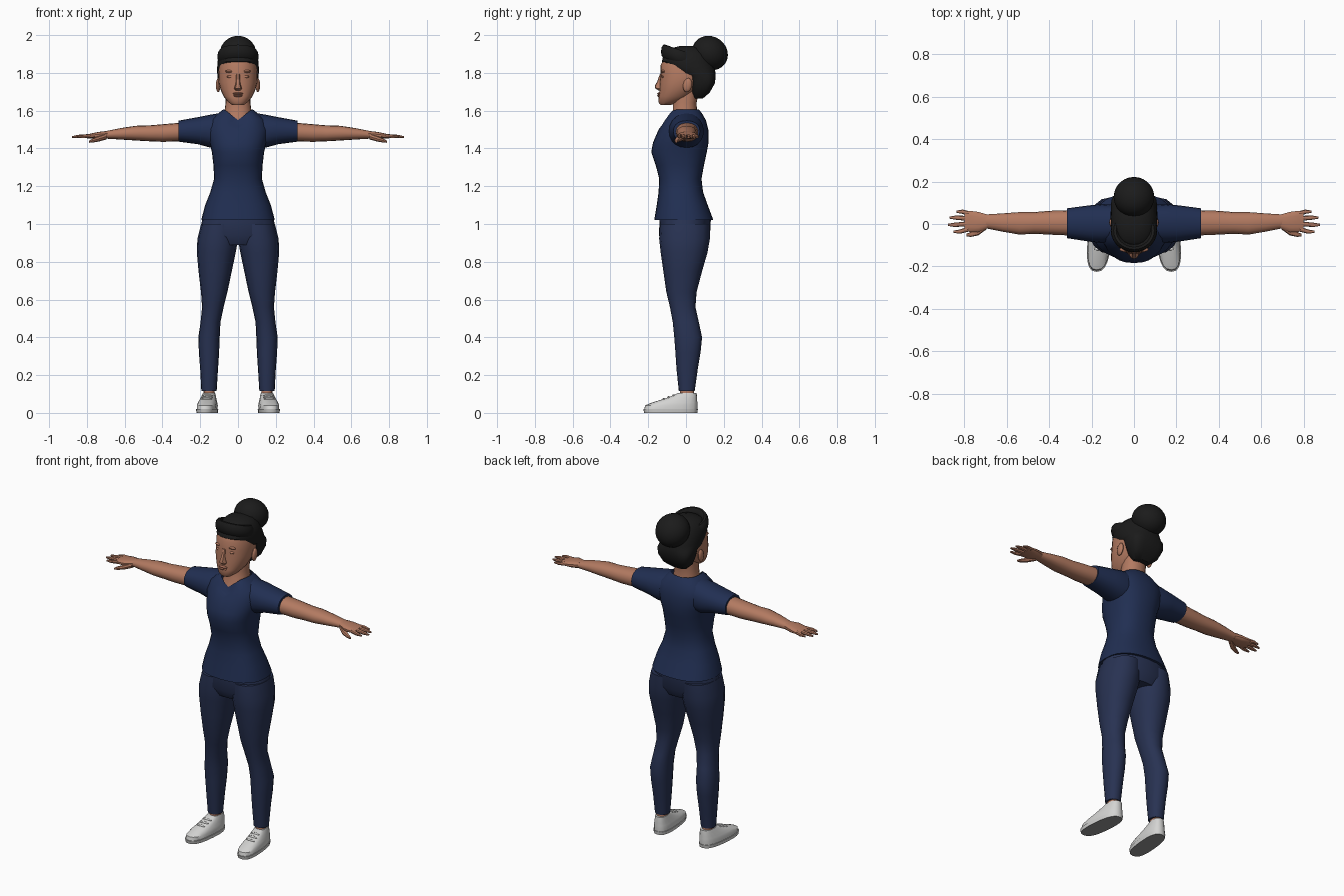
import bpy, bmesh
from math import sin, cos, pi, radians, copysign
from mathutils import Vector, Matrix

if "Cube" in bpy.data.objects:
    bpy.data.objects.remove(bpy.data.objects["Cube"])


def material(name, red, green, blue):
    mat = bpy.data.materials.new(name)
    mat.use_nodes = True
    colour = (red, green, blue, 1)
    mat.diffuse_color = colour
    shader = mat.node_tree.nodes["Principled BSDF"]
    shader.inputs["Base Color"].default_value = colour
    shader.inputs["Roughness"].default_value = 0.8
    return mat


SKIN = material("warm brown skin", .45, .195, .12)
LIPS = material("lip brown", .36, .14, .09)
SHIRT = material("navy shirt cloth", .015, .028, .085)
TROUSERS = material("navy trouser cloth", .021, .032, .085)
HAIR = material("black hair", .011, .011, .011)
SHOE = material("white shoe", .66, .66, .65)
SOLE = material("grey sole", .3, .3, .3)

parts = []


def finish(name, bm, *mats):
    """Turn a bmesh into a named object with its materials."""
    bmesh.ops.recalc_face_normals(bm, faces=bm.faces)
    mesh = bpy.data.meshes.new(name)
    bm.to_mesh(mesh)
    bm.free()
    for mat in mats:
        mesh.materials.append(mat)
    obj = bpy.data.objects.new(name, mesh)
    bpy.context.collection.objects.link(obj)
    parts.append(obj)
    return obj


def loft(name, mat, rings, axis="z", side=1, sides=20, power=2.2, open_top=False):
    """Skin rings given as (position, low a, high a, low b, high b[, power])."""
    bm = bmesh.new()
    loops = []
    for t, a_low, a_high, b_low, b_high, *own in rings:
        p = 2 / (own[0] if own else power)
        loop = []
        for i in range(sides):
            angle = 2 * pi * i / sides - pi / 2
            c, s = cos(angle), sin(angle)
            a = (a_low + a_high + (a_high - a_low) * copysign(abs(c) ** p, c)) / 2
            b = (b_low + b_high + (b_high - b_low) * copysign(abs(s) ** p, s)) / 2
            x, y, z = (a, b, t) if axis == "z" else (t, a, b)
            loop.append(bm.verts.new((x * side, y, z)))
        loops.append(loop)
    for low, high in zip(loops, loops[1:]):
        for i in range(sides):
            j = (i + 1) % sides
            bm.faces.new((low[i], low[j], high[j], high[i]))
    bm.faces.new(loops[0])
    if not open_top:
        bm.faces.new(loops[-1])
    return finish(name, bm, mat)


def ellipsoid(name, mat, centre, radii, tilt=0, segments=20):
    bm = bmesh.new()
    place = (Matrix.Translation(centre) @ Matrix.Rotation(radians(tilt), 4, "X")
             @ Matrix.Diagonal((*radii, 1)))
    bmesh.ops.create_uvsphere(bm, u_segments=segments, v_segments=segments // 2,
                              radius=1, matrix=place)
    return finish(name, bm, mat)


def both(values):
    """Expand (position, half width, front, back) rows into symmetric rings."""
    return [(t, -w, w, *rest) for t, w, *rest in values]


# Shirt body, with a dipped front neckline
shirt = loft("shirt_body", SHIRT, both([
    (1.02, .195, -.168, .145), (1.1, .174, -.155, .115), (1.17, .146, -.145, .09),
    (1.24, .126, -.142, .082), (1.31, .13, -.16, .095), (1.38, .138, -.184, .11),
    (1.43, .15, -.175, .119), (1.5, .165, -.145, .118), (1.55, .15, -.12, .105),
    (1.585, .105, -.103, .085), (1.605, .08, -.094, .07)]),
    sides=28, power=2.4, open_top=True)
for v in shirt.data.vertices:
    if v.co.z > 1.5 and v.co.y < 0:
        depth = max(0, 1 - abs(v.co.x) / .07)
        v.co.z -= .055 * depth * min(1, (v.co.z - 1.5) / .08)

# Hips
loft("trouser_hips", TROUSERS, both([
    (.89, .15, -.115, .1), (.94, .205, -.143, .127), (1.03, .188, -.14, .132)]), sides=24)

# Neck and head
loft("neck", SKIN, both([
    (1.5, .085, -.1, .06), (1.56, .077, -.09, .062), (1.6, .071, -.07, .058),
    (1.64, .066, -.07, .056), (1.72, .066, -.06, .07)]))
loft("head", SKIN, both([
    (1.63, .03, -.135, -.08), (1.645, .052, -.146, -.03), (1.675, .076, -.145, .03),
    (1.71, .092, -.14, .06), (1.75, .102, -.14, .1), (1.79, .104, -.135, .12),
    (1.84, .1, -.135, .12), (1.89, .08, -.11, .1), (1.92, .04, -.06, .06)]), sides=24)
loft("nose", SKIN, both([
    (1.708, .014, -.148, -.12), (1.718, .022, -.163, -.12), (1.732, .016, -.165, -.12),
    (1.755, .011, -.152, -.12), (1.795, .01, -.138, -.12)]), sides=10)
for height, size in ((1.69, .028), (1.679, .024)):
    ellipsoid("lip", LIPS, (0, -.14, height), (size, .013, .007), segments=12)

# Hair cap, wrapped band and bun
loft("hair_cap", HAIR, both([
    (1.665, .05, .04, .09, 3), (1.695, .085, .03, .125, 3.5), (1.745, .105, .022, .153, 3.5),
    (1.785, .109, .004, .157, 3), (1.8, .11, -.06, .156, 2.6), (1.83, .11, -.1, .152, 2.4),
    (1.86, .109, -.128, .145), (1.9, .098, -.118, .125), (1.93, .07, -.08, .09),
    (1.943, .03, -.03, .04)]), sides=24)
ellipsoid("hair_bun", HAIR, (0, .127, 1.905), (.096, .098, .088), tilt=-35, segments=24)

band = bmesh.new()
COUNT, TUBE = 28, 10
grid = []
for i in range(COUNT):
    turn = 2 * pi * i / COUNT
    row = []
    for j in range(TUBE):
        roll = 2 * pi * j / TUBE
        out = 1 + .22 * cos(roll)
        row.append(band.verts.new((.09 * out * cos(turn), .084 * out * sin(turn) - .03,
                                   1.885 + .038 * sin(roll) - .028 * sin(turn))))
    grid.append(row)
for i in range(COUNT):
    for j in range(TUBE):
        n, m = (i + 1) % COUNT, (j + 1) % TUBE
        band.faces.new((grid[i][j], grid[n][j], grid[n][m], grid[i][m]))
finish("hair_band", band, HAIR)

for label, side in (("left", 1), ("right", -1)):
    # Face details
    ellipsoid(label + "_ear", SKIN, (side * .105, .008, 1.735), (.012, .024, .038), -10, 12)
    ellipsoid(label + "_eyelid", SKIN, (side * .04, -.121, 1.78), (.019, .01, .008), 0, 12)
    ellipsoid(label + "_brow", SKIN, (side * .042, -.12, 1.808), (.026, .012, .008), 0, 12)

    # Sleeve and arm
    loft(label + "_sleeve", SHIRT, [
        (.09, -.085, .09, 1.4, 1.588), (.15, -.09, .094, 1.405, 1.578),
        (.21, -.083, .088, 1.422, 1.566), (.315, -.067, .074, 1.436, 1.547)],
        "x", side)
    loft(label + "_arm", SKIN, [
        (.28, -.055, .066, 1.438, 1.538), (.4, -.05, .062, 1.435, 1.528),
        (.47, -.046, .056, 1.438, 1.522), (.54, -.05, .056, 1.442, 1.52),
        (.62, -.036, .05, 1.447, 1.508), (.7, -.02, .045, 1.452, 1.492)],
        "x", side, 16)

    # Hand
    loft(label + "_palm", SKIN, [
        (.69, -.02, .045, 1.452, 1.493), (.735, -.04, .058, 1.45, 1.488),
        (.775, -.038, .063, 1.452, 1.48), (.8, -.032, .06, 1.454, 1.474)],
        "x", side, 14, 2.6)
    for finger, start, end, tip in (("index", -.024, -.036, .852), ("middle", .001, -.004, .878),
                                    ("ring", .026, .03, .87), ("little", .049, .058, .838)):
        loft(label + "_" + finger + "_finger", SKIN, [
            (.78, start - .012, start + .012, 1.454, 1.477),
            (tip - .03, end - .01, end + .01, 1.454, 1.472),
            (tip, end - .005, end + .005, 1.456, 1.465)], "x", side, 8)
    loft(label + "_thumb", SKIN, [
        (.695, -.025, .01, 1.448, 1.48), (.735, -.054, -.018, 1.437, 1.466),
        (.77, -.061, -.038, 1.431, 1.452), (.79, -.058, -.046, 1.43, 1.44)],
        "x", side, 8)

    # Trouser leg and ankle
    loft(label + "_trouser_leg", TROUSERS, [
        (.115, .113, .194, -.038, .046), (.23, .106, .2, -.05, .062),
        (.32, .1, .207, -.056, .077), (.4, .097, .21, -.062, .085),
        (.48, .093, .198, -.07, .068), (.56, .076, .19, -.085, .05),
        (.64, .056, .196, -.104, .056), (.75, .033, .209, -.12, .085),
        (.85, .012, .218, -.134, .114), (.92, 0, .215, -.142, .126),
        (1, .005, .195, -.138, .128)], "z", side, 16)
    loft(label + "_ankle", SKIN, [
        (.07, .122, .184, -.035, .045), (.14, .124, .182, -.03, .04)], "z", side, 12)

    # Shoe: upper, two-tone sole and laces, turned outwards at the toe
    shoe = [loft(label + "_shoe_upper", SHOE, [
        (.015, .104, .208, -.222, .06), (.04, .103, .208, -.216, .061),
        (.055, .107, .204, -.18, .06), (.07, .112, .198, -.13, .059),
        (.088, .117, .192, -.08, .058), (.104, .122, .186, -.045, .056)],
        "z", side, 20, 2.6)]
    sole = loft(label + "_shoe_sole", SHOE, [
        (0, .103, .209, -.221, .06), (.02, .1, .212, -.226, .063)], "z", side, 20, 2.6)
    sole.data.materials.append(SOLE)
    for face in sole.data.polygons:
        face.material_index = int(face.normal.z < -.8)
    shoe.append(sole)
    for step in range(3):
        shoe.append(ellipsoid(label + "_lace", SHOE,
                              (side * .155, -.118 + .026 * step, .073 + .009 * step),
                              (.03, .007, .007), segments=10))
    for piece in shoe:
        for v in piece.data.vertices:
            v.co.x -= side * .09 * v.co.y

# Smooth shading with crisp hems and rims
bpy.ops.object.select_all(action="DESELECT")
for obj in parts:
    obj.select_set(True)
bpy.context.view_layer.objects.active = parts[0]
bpy.ops.object.shade_smooth_by_angle(angle=radians(38))
